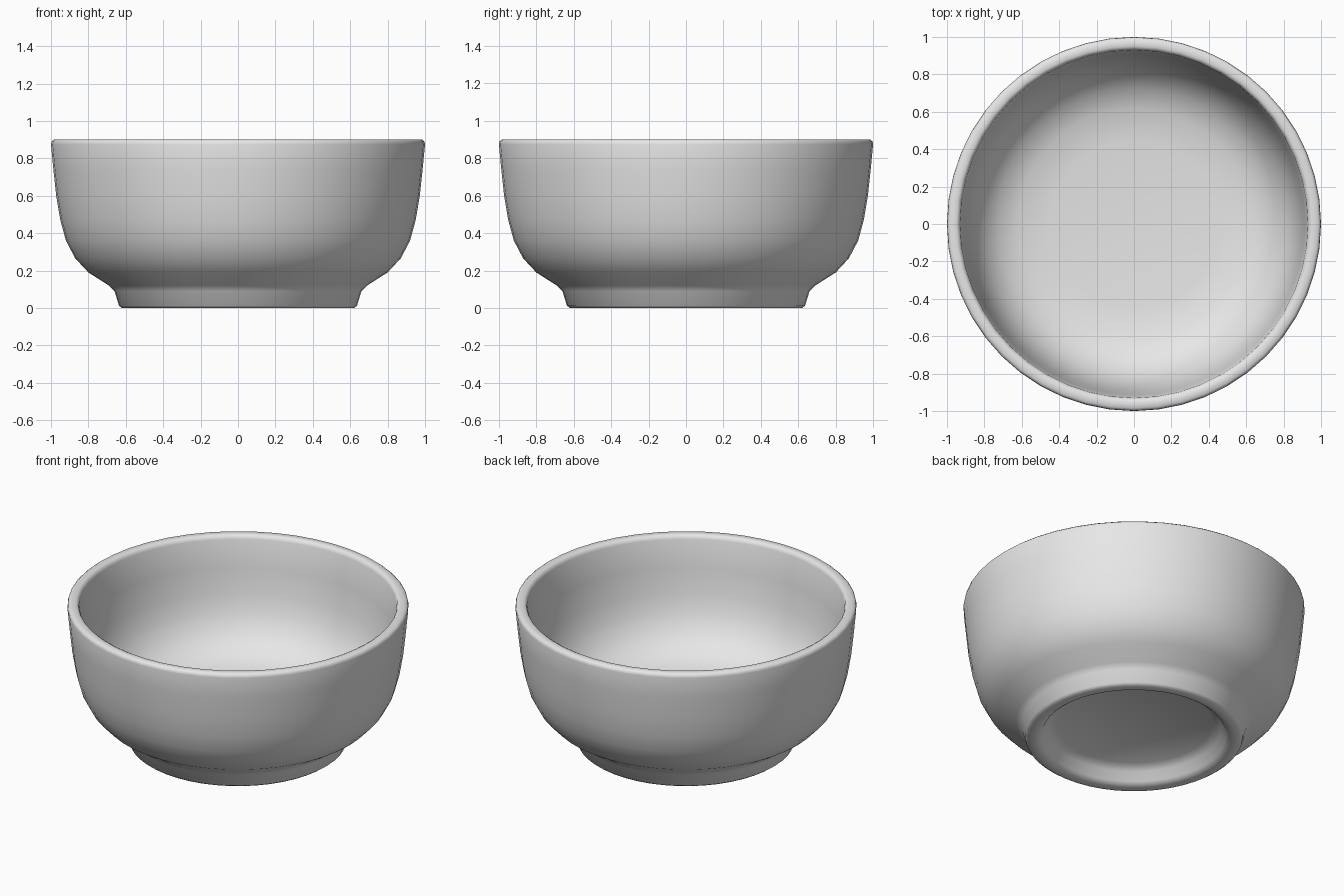
import bpy
import math
import bmesh

cube = bpy.data.objects.get("Cube")
if cube:
    bpy.data.objects.remove(cube, do_unlink=True)

SEGMENTS = 48

# Single glaze colour
glaze = bpy.data.materials.new("grey_glaze")
glaze.use_nodes = True
colour = (0.8, 0.8, 0.8, 1)
glaze.diffuse_color = colour
glaze.node_tree.nodes["Principled BSDF"].inputs["Base Color"].default_value = colour

# Cross-section (radius, height), from under the foot to the inside floor
foot = [(0, 0.10), (0.46, 0.10), (0.51, 0.07), (0.54, 0.02), (0.56, 0.005),
        (0.58, 0), (0.62, 0), (0.636, 0.012), (0.66, 0.09), (0.69, 0.12)]
outside = [(0.80, 0.19), (0.87, 0.265), (0.92, 0.36), (0.95, 0.47),
           (0.972, 0.60), (0.987, 0.74)]
rim = [(1, 0.875), (0.997, 0.89), (0.985, 0.9), (0.95, 0.9),
       (0.937, 0.893), (0.93, 0.875)]
inside = [(0.912, 0.70), (0.89, 0.54), (0.86, 0.43), (0.81, 0.33),
          (0.73, 0.25), (0.62, 0.20), (0.45, 0.18), (0, 0.175)]
profile = foot + outside + rim + inside

# Spin the cross-section into the bowl
bm = bmesh.new()
points = [bm.verts.new((r, 0, z)) for r, z in profile]
edges = [bm.edges.new(pair) for pair in zip(points, points[1:])]
bmesh.ops.spin(bm, geom=points + edges, cent=(0, 0, 0), axis=(0, 0, 1),
               angle=math.tau, steps=SEGMENTS, use_merge=False)
bmesh.ops.remove_doubles(bm, verts=bm.verts, dist=0.0005)
bmesh.ops.recalc_face_normals(bm, faces=bm.faces)

mesh = bpy.data.meshes.new("bowl")
bm.to_mesh(mesh)
bm.free()
mesh.materials.append(glaze)
bowl = bpy.data.objects.new("bowl", mesh)
bpy.context.collection.objects.link(bowl)

# Smooth glazed surface
bpy.ops.object.select_all(action="DESELECT")
bowl.select_set(True)
bpy.context.view_layer.objects.active = bowl
bpy.ops.object.shade_smooth_by_angle(angle=math.radians(60))
